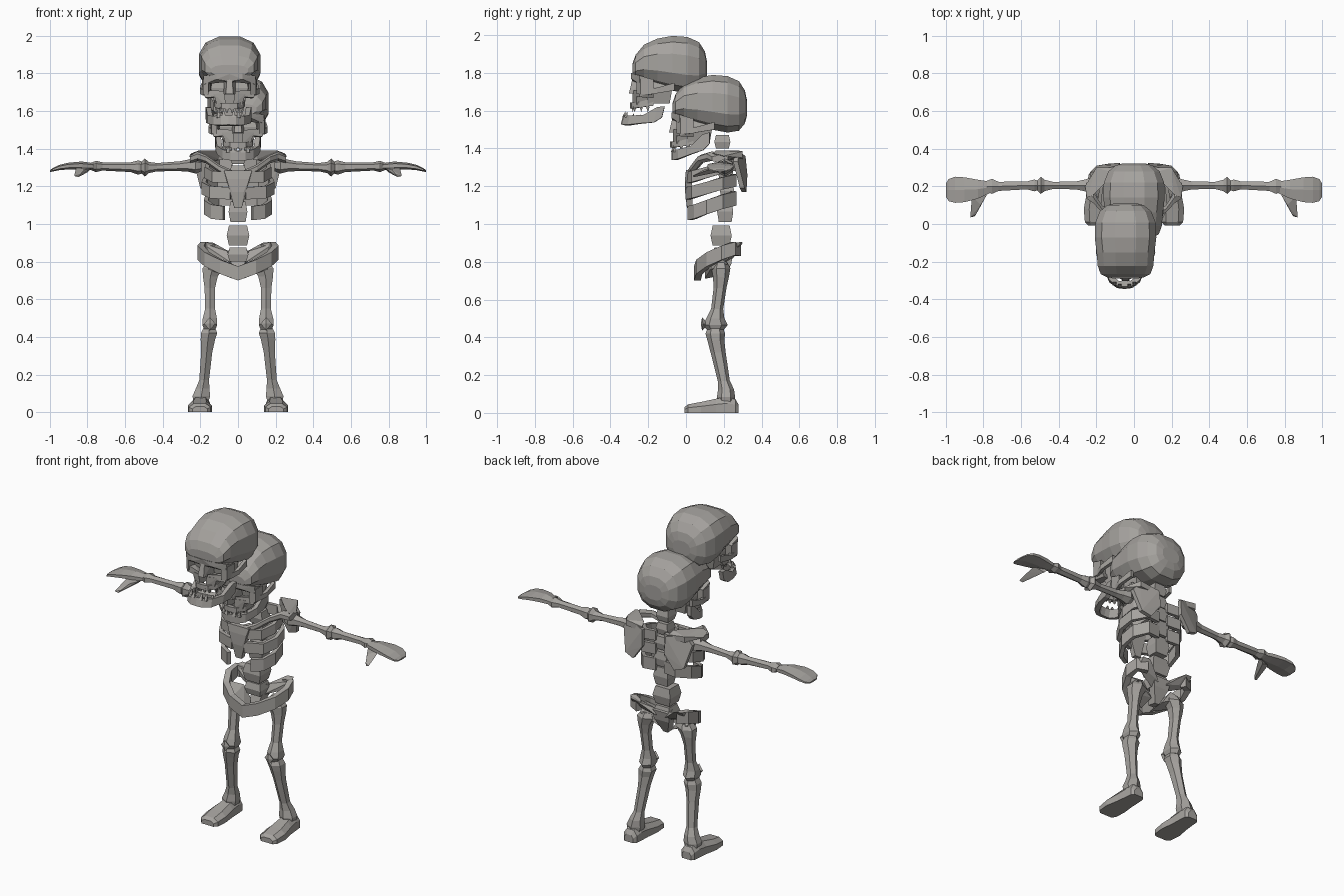
import bpy, bmesh, math
from mathutils import Vector, Matrix

bone_mat = bpy.data.materials.new("bone grey")
bone_mat.diffuse_color = (0.38, 0.365, 0.345, 1)
IDENT = Matrix.Identity(4)


def finish(name, bm, m=IDENT, flip=False):
    if flip:
        bmesh.ops.scale(bm, vec=(-1, 1, 1), verts=bm.verts)
    bm.transform(m)
    bmesh.ops.recalc_face_normals(bm, faces=bm.faces)
    me = bpy.data.meshes.new(name)
    bm.to_mesh(me)
    bm.free()
    me.materials.append(bone_mat)
    bpy.context.collection.objects.link(bpy.data.objects.new(name, me))


def both(build, name, *args, **kw):
    build(name + "_left", *args, **kw)
    build(name + "_right", *args, flip=True, **kw)


def hull(name, pts, m=IDENT, flip=False):
    bm = bmesh.new()
    vs = [bm.verts.new(p) for p in pts]
    r = bmesh.ops.convex_hull(bm, input=vs)
    junk = [v for v in r["geom_interior"] + r["geom_unused"] if isinstance(v, bmesh.types.BMVert)]
    bmesh.ops.delete(bm, geom=list(set(junk)), context='VERTS')
    finish(name, bm, m, flip)


def box(name, x, y, z, taper=0.0, m=IDENT, flip=False):
    # block whose top and bottom ends shrink by the taper, around a fuller middle
    cx, cy, zm = sum(x) / 2, sum(y) / 2, sum(z) / 2
    rows = [(z[0], 1 - taper), (zm, 1), (z[1], 1 - taper)]
    hull(name, [(cx + (a - cx) * k, cy + (b - cy) * k, c) for c, k in rows for a in x for b in y], m, flip)


def loft(name, rings, m=IDENT, flip=False):
    bm = bmesh.new()
    rs = [[bm.verts.new(p) for p in r] for r in rings]
    n = len(rs[0])
    for a, b in zip(rs, rs[1:]):
        for i in range(n):
            bm.faces.new((a[i], a[(i + 1) % n], b[(i + 1) % n], b[i]))
    bm.faces.new(rs[0])
    bm.faces.new(rs[-1])
    finish(name, bm, m, flip)


def bone(name, axis, secs, n=6, power=1.0, m=IDENT, flip=False):
    # sections: (x, y, z, half size one, half size two) across the axis
    def sp(v):
        return math.copysign(abs(v) ** power, v)
    rings = []
    for x, y, z, a, b in secs:
        ring = []
        for i in range(n):
            t = 2 * math.pi * (i + 0.5) / n
            u, v = a * sp(math.cos(t)), b * sp(math.sin(t))
            ring.append({'x': (x, y + u, z + v), 'y': (x + u, y, z + v), 'z': (x + u, y + v, z)}[axis])
        rings.append(ring)
    loft(name, rings, m, flip)


def strip(name, path, t, m=IDENT, flip=False):
    # curved band through (x, y, low z, high z) with thickness t
    rings = []
    for i, (x, y, lo, hi) in enumerate(path):
        a, b = path[max(i - 1, 0)], path[min(i + 1, len(path) - 1)]
        d = Vector((b[1] - a[1], a[0] - b[0])).normalized() * t / 2
        rings.append([(x + d.x, y + d.y, lo), (x + d.x, y + d.y, hi),
                      (x - d.x, y - d.y, hi), (x - d.x, y - d.y, lo)])
    loft(name, rings, m, flip)


def mirrored(path):
    return path + [(-p[0],) + p[1:] for p in reversed(path) if p[0] != 0]


def skull(tag, m, jaw_m):
    # cranium: (y, bottom, top, half width)
    prof = [(-0.072, 1.575, 1.64, 0.10), (-0.055, 1.56, 1.69, 0.135), (-0.01, 1.545, 1.745, 0.152),
            (0.06, 1.52, 1.778, 0.158), (0.14, 1.495, 1.793, 0.168), (0.22, 1.48, 1.787, 0.165),
            (0.28, 1.49, 1.76, 0.14), (0.312, 1.53, 1.71, 0.10), (0.322, 1.57, 1.66, 0.06)]
    bone(tag + "_cranium", 'y', [(0, y, (b + t) / 2, w, (t - b) / 2) for y, b, t, w in prof],
         n=12, power=0.8, m=m)
    box(tag + "_face_core", (-0.1, 0.1), (-0.005, 0.14), (1.43, 1.6), 0.2, m=m)
    # eye socket frames
    both(hull, tag + "_brow", [(0, -0.07, 1.55), (0, -0.078, 1.59), (0.07, -0.078, 1.562), (0.07, -0.078, 1.592),
                              (0.135, -0.035, 1.535), (0.14, -0.035, 1.58), (0, 0.02, 1.56), (0.14, 0.03, 1.56)], m=m)
    both(hull, tag + "_outer_orbit", [(x, y, z) for x, y in ((0.112, -0.05), (0.14, -0.03), (0.1, 0.03), (0.145, 0.04))
                                     for z in (1.48, 1.56)], m=m)
    both(hull, tag + "_cheekbone", [(0.03, -0.066, 1.47), (0.03, -0.066, 1.5), (0.13, -0.035, 1.465),
                                   (0.138, -0.03, 1.505), (0.03, 0.02, 1.47), (0.12, 0.04, 1.46), (0.14, 0.04, 1.5)], m=m)
    both(strip, tag + "_cheek_arch", [(0.13, 0.0, 1.475, 1.505), (0.148, 0.06, 1.485, 1.515), (0.14, 0.15, 1.5, 1.54)],
         0.02, m=m)
    hull(tag + "_nose_bridge", [(s * w, y, z) for s in (1, -1) for w, y, z in
                               ((0.014, -0.072, 1.56), (0.02, -0.09, 1.485), (0.03, 0, 1.56), (0.032, 0, 1.48))], m=m)
    # upper jaw around the nose hole
    both(hull, tag + "_nose_side", [(x, y, z) for z, a, b in ((1.485, 0.026, 0.085), (1.425, 0.02, 0.066))
                                   for x, y in ((a, -0.07), (b, -0.05), (b, 0.03), (a, 0.02))], m=m)
    strip(tag + "_upper_gum", mirrored([(0.07, 0.04, 1.42, 1.46), (0.064, -0.03, 1.41, 1.44), (0.035, -0.066, 1.405, 1.435),
                                       (0, -0.072, 1.405, 1.437)]), 0.025, m=m)
    # lower jaw
    strip(tag + "_jaw", mirrored([(0.108, 0.125, 1.425, 1.485), (0.106, 0.09, 1.39, 1.475), (0.098, 0.03, 1.37, 1.415),
                                 (0.07, -0.035, 1.345, 1.395), (0.035, -0.06, 1.338, 1.39), (0, -0.064, 1.338, 1.388)]),
          0.028, m=jaw_m)
    # teeth
    for i, (x, y) in enumerate(((0.014, -0.07), (0.04, -0.06), (0.06, -0.025), (0.066, 0.01))):
        for part, z0, z1, mm, dx in (("upper", 1.415, 1.385, m, 0), ("lower", 1.38, 1.413, jaw_m, 0.012)):
            both(hull, f"{tag}_{part}_tooth_{i}", [(x + dx + a, y + b, z0) for a in (-.011, .011) for b in (-.01, .01)]
                 + [(x + dx + a, y, z1) for a in (-.005, .005)], m=mm)


skull("rear_skull", IDENT, IDENT)
chin = Vector((0, -0.06, 1.35))
jaw_open = (Matrix.Translation(Vector((-0.05, -0.265, 0.185)) + chin) @ Matrix.Rotation(math.radians(-14), 4, 'X')
            @ Matrix.Translation(-chin))
skull("front_skull", Matrix.Translation((-0.045, -0.212, 0.207)), jaw_open)

# spine
for i, (w, y0, y1, z0, z1) in enumerate([(0.042, 0.15, 0.235, 1.4, 1.47), (0.04, 0.16, 0.24, 1.32, 1.39),
                                         (0.045, 0.17, 0.25, 1.23, 1.31), (0.045, 0.18, 0.255, 1.13, 1.22),
                                         (0.05, 0.165, 0.25, 1.01, 1.12), (0.06, 0.13, 0.242, 0.885, 0.992),
                                         (0.055, 0.14, 0.24, 0.8, 0.875)]):
    box(f"vertebra_{i}", (-w, w), (y0, y1), (z0, z1), 0.2)

# ribs: half width, front y, front z, back z, band height, inner front x
for i, (w, fy, fz, bz, h, fx) in enumerate([(0.165, 0.01, 1.215, 1.285, 0.06, 0.03), (0.182, 0.01, 1.13, 1.2, 0.065, 0.04),
                                            (0.17, 0.02, 1.02, 1.1, 0.075, 0.075)]):
    pts = [(0.03, 0.245, 0), (w * 0.62, 0.255, 0.03), (w * 0.95, 0.19, 0.25), (w, 0.11, 0.6), (w * 0.8, fy + 0.03, 0.9),
           (fx, fy, 1.0)]
    both(strip, f"rib_{i}", [(x, y, bz + (fz - bz) * k, bz + (fz - bz) * k + h) for x, y, k in pts], 0.024)
hull("sternum", [(s * w, y, z) for s in (1, -1) for w, z, y0 in ((0.075, 1.285, 0.0), (0.06, 1.24, -0.005), (0.03, 1.17, -0.005),
                                                                 (0.02, 1.085, 0.005)) for y in (y0, y0 + 0.03)])

# shoulders
both(bone, "collarbone", 'x', [(0.03, 0.02, 1.265, 0.018, 0.02), (0.1, 0.04, 1.295, 0.02, 0.022),
                              (0.17, 0.08, 1.345, 0.022, 0.022), (0.215, 0.14, 1.36, 0.035, 0.025),
                              (0.255, 0.18, 1.345, 0.05, 0.022)])
both(hull, "shoulder_blade", [(x, y + d, z) for x, y, z in ((0.08, 0.29, 1.36), (0.19, 0.255, 1.385), (0.235, 0.25, 1.33),
                                                           (0.2, 0.285, 1.19), (0.14, 0.295, 1.17), (0.075, 0.3, 1.26))
                             for d in (0, 0.025)])
both(hull, "shoulder_spine", [(0.09, 0.3, 1.34), (0.09, 0.3, 1.37), (0.1, 0.27, 1.39), (0.2, 0.3, 1.385), (0.2, 0.3, 1.35),
                             (0.26, 0.2, 1.36), (0.25, 0.14, 1.375), (0.21, 0.16, 1.39), (0.22, 0.2, 1.34)])

# arms
both(bone, "upper_arm", 'x', [(0.195, 0.205, 1.31, 0.03, 0.03), (0.225, 0.205, 1.31, 0.048, 0.042),
                             (0.265, 0.205, 1.31, 0.035, 0.032), (0.31, 0.205, 1.307, 0.024, 0.026),
                             (0.43, 0.205, 1.302, 0.022, 0.022), (0.475, 0.205, 1.3, 0.035, 0.03),
                             (0.495, 0.205, 1.3, 0.052, 0.048), (0.515, 0.205, 1.3, 0.03, 0.03)])
both(bone, "forearm", 'x', [(0.505, 0.205, 1.3, 0.026, 0.03), (0.53, 0.205, 1.3, 0.036, 0.038),
                           (0.57, 0.205, 1.302, 0.024, 0.026), (0.72, 0.2, 1.306, 0.028, 0.022),
                           (0.755, 0.2, 1.306, 0.046, 0.03), (0.78, 0.2, 1.306, 0.035, 0.02)])
both(bone, "hand", 'x', [(0.765, 0.195, 1.305, 0.035, 0.018), (0.83, 0.185, 1.31, 0.058, 0.022),
                        (0.9, 0.182, 1.308, 0.076, 0.018), (0.95, 0.182, 1.3, 0.08, 0.014),
                        (0.985, 0.18, 1.288, 0.068, 0.009), (1.0, 0.18, 1.281, 0.04, 0.005)])
both(hull, "thumb", [(0.775, 0.19, 1.3), (0.785, 0.15, 1.295), (0.86, 0.15, 1.3), (0.8, 0.17, 1.275), (0.815, 0.1, 1.29),
                    (0.865, 0.1, 1.28), (0.83, 0.1, 1.262), (0.84, 0.05, 1.262), (0.87, 0.035, 1.255), (0.85, 0.04, 1.248)])

# pelvis: bowl-shaped band, side wings and sacrum
strip("pelvis_band", mirrored([(0.13, 0.275, 0.83, 0.89), (0.185, 0.25, 0.835, 0.905), (0.198, 0.19, 0.81, 0.885),
                               (0.165, 0.12, 0.775, 0.85), (0.09, 0.07, 0.735, 0.81), (0, 0.06, 0.7, 0.775)]), 0.036)
both(hull, "pelvis_wing", [(0.03, 0.2, 0.79), (0.03, 0.25, 0.82), (0.04, 0.23, 0.85), (0.13, 0.3, 0.9), (0.175, 0.295, 0.905),
                          (0.195, 0.25, 0.9), (0.18, 0.25, 0.85), (0.11, 0.26, 0.84)])
both(hull, "hip_socket", [(0.03, 0.1, 0.71), (0.04, 0.2, 0.73), (0.16, 0.13, 0.76), (0.16, 0.22, 0.79), (0.1, 0.2, 0.82),
                         (0.17, 0.16, 0.84), (0.1, 0.1, 0.79)])
hull("sacrum", [(s * x, y, z) for s in (1, -1) for x, y, z in ((0.06, 0.25, 0.85), (0.05, 0.2, 0.86), (0.05, 0.24, 0.79),
                                                               (0.015, 0.2, 0.705), (0.02, 0.15, 0.71))])

# legs
both(bone, "thigh_bone", 'z', [(0.13, 0.185, 0.795, 0.04, 0.035), (0.135, 0.185, 0.765, 0.062, 0.05),
                              (0.147, 0.185, 0.72, 0.045, 0.042), (0.15, 0.18, 0.66, 0.032, 0.034),
                              (0.148, 0.165, 0.55, 0.03, 0.032), (0.15, 0.155, 0.5, 0.043, 0.048),
                              (0.15, 0.155, 0.465, 0.046, 0.066), (0.15, 0.155, 0.44, 0.035, 0.045)])
both(hull, "kneecap", [(0.15 + a, 0.09 + b, 0.47 + c) for a, b, c in ((0, -.005, .035), (0, -.005, -.035), (.03, 0, 0),
                                                                     (-.03, 0, 0), (0, -.012, 0), (0, .03, 0))])
both(bone, "shin_bone", 'z', [(0.152, 0.155, 0.45, 0.035, 0.04), (0.154, 0.155, 0.42, 0.05, 0.052),
                             (0.16, 0.158, 0.385, 0.044, 0.045), (0.166, 0.17, 0.32, 0.034, 0.04),
                             (0.18, 0.2, 0.17, 0.03, 0.032), (0.188, 0.212, 0.125, 0.042, 0.042),
                             (0.195, 0.212, 0.085, 0.054, 0.048), (0.197, 0.212, 0.05, 0.045, 0.045)])
both(loft, "foot", [[(c - w, y, 0), (c + w, y, 0), (c + w, y, h * 0.6), (c + w * 0.55, y, h), (c - w * 0.55, y, h),
                     (c - w, y, h * 0.6)] for y, c, w, h in ((-0.008, 0.203, 0.04, 0.03), (0.01, 0.203, 0.058, 0.045),
                                                            (0.08, 0.203, 0.064, 0.058), (0.16, 0.2, 0.052, 0.075),
                                                            (0.22, 0.198, 0.048, 0.085), (0.262, 0.198, 0.044, 0.072),
                                                            (0.278, 0.198, 0.03, 0.045))])
